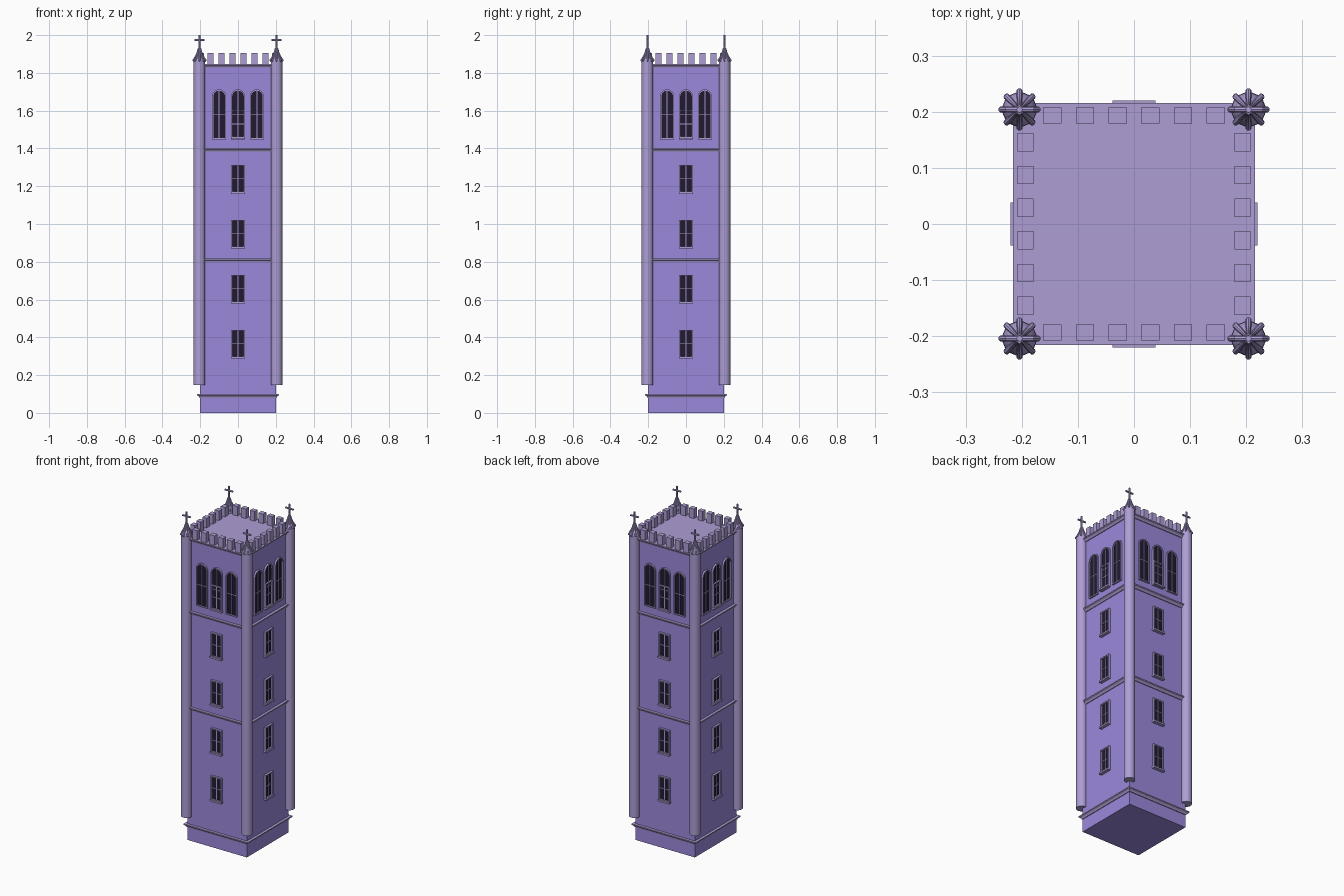
import bpy, bmesh, math
from mathutils import Matrix, Vector

if "Cube" in bpy.data.objects:
    bpy.data.objects.remove(bpy.data.objects["Cube"])


def material(name, rgb):
    m = bpy.data.materials.new(name)
    m.diffuse_color = (*rgb, 1)
    m.use_nodes = True
    m.node_tree.nodes["Principled BSDF"].inputs["Base Color"].default_value = m.diffuse_color
    return m


WALL = material("wall_purple", (0.33, 0.25, 0.72))
TRIM = material("trim_lilac", (0.42, 0.34, 0.66))
GLASS = material("dark_glass", (0.015, 0.01, 0.03))


def finish(bm, name, mat, smooth=False):
    bmesh.ops.recalc_face_normals(bm, faces=bm.faces)
    me = bpy.data.meshes.new(name)
    bm.to_mesh(me)
    bm.free()
    me.materials.append(mat)
    ob = bpy.data.objects.new(name, me)
    bpy.context.collection.objects.link(ob)
    if smooth:
        bpy.ops.object.select_all(action='DESELECT')
        ob.select_set(True)
        bpy.context.view_layer.objects.active = ob
        bpy.ops.object.shade_smooth_by_angle(angle=math.radians(40))
    return ob


def box(bm, x0, x1, y0, y1, z0, z1):
    mat = Matrix.Translation(((x0 + x1) / 2, (y0 + y1) / 2, (z0 + z1) / 2)) \
        @ Matrix.Diagonal((x1 - x0, y1 - y0, z1 - z0, 1))
    bmesh.ops.create_cube(bm, size=1, matrix=mat)


def lathe(bm, profile, sides, cx=0, cy=0, turn=0.0, apothem=False):
    """Capped solid from (radius, z) points; apothem measures to flat faces."""
    k = 1 / math.cos(math.pi / sides) if apothem else 1
    rings = [[bm.verts.new((cx + r * k * math.cos(turn + 2 * math.pi * i / sides),
                            cy + r * k * math.sin(turn + 2 * math.pi * i / sides), z))
              for i in range(sides)] for r, z in profile]
    for a, b in zip(rings, rings[1:]):
        for i in range(sides):
            j = (i + 1) % sides
            bm.faces.new((a[i], a[j], b[j], b[i]))
    bm.faces.new(rings[0])
    bm.faces.new(rings[-1])


def rod(bm, p, q, r1, r2, seg=8):
    p, q = Vector(p), Vector(q)
    d = q - p
    mat = Matrix.Translation((p + q) / 2) @ d.to_track_quat('Z', 'Y').to_matrix().to_4x4()
    bmesh.ops.create_cone(bm, cap_ends=True, segments=seg, radius1=r1, radius2=r2,
                          depth=d.length, matrix=mat)


def outline(cx, z0, z1, w, arched):
    """Window outline, half width w, with optional round head."""
    pts = [(cx - w, z0), (cx + w, z0)]
    if not arched:
        return pts + [(cx + w, z1), (cx - w, z1)]
    return pts + [(cx + w * math.cos(math.pi * i / 12), z1 - w + w * math.sin(math.pi * i / 12))
                  for i in range(13)]


def prism(bm, pts, y0, y1):
    a = [bm.verts.new((x, y0, z)) for x, z in pts]
    b = [bm.verts.new((x, y1, z)) for x, z in pts]
    bm.faces.new(a)
    bm.faces.new(b)
    for i in range(len(pts)):
        j = (i + 1) % len(pts)
        bm.faces.new((a[i], a[j], b[j], b[i]))


def frame(bm, outer, inner, y0, y1):
    rings = [[bm.verts.new((x, y, z)) for x, z in pts]
             for pts, y in ((outer, y0), (outer, y1), (inner, y1), (inner, y0))]
    n = len(outer)
    for r in range(4):
        a, b = rings[r], rings[(r + 1) % 4]
        for i in range(n):
            j = (i + 1) % n
            bm.faces.new((a[i], a[j], b[j], b[i]))


def around(bm):
    """Repeat a front-face part on all four sides."""
    geom = bm.verts[:] + bm.edges[:] + bm.faces[:]
    for k in (1, 2, 3):
        new = bmesh.ops.duplicate(bm, geom=geom)["geom"]
        bmesh.ops.rotate(bm, verts=[v for v in new if isinstance(v, bmesh.types.BMVert)],
                         cent=(0, 0, 0), matrix=Matrix.Rotation(k * math.pi / 2, 3, 'Z'))


# Tower shaft
bm = bmesh.new()
box(bm, -0.2, 0.2, -0.2, 0.2, 0, 1.835)
finish(bm, "tower_shaft", WALL)

# String courses and cornice
for name, z in (("base_moulding", 0.1), ("lower_string_course", 0.817),
                ("upper_string_course", 1.402), ("roof_cornice", 1.847)):
    bm = bmesh.new()
    lathe(bm, [(0.199, z - 0.022), (0.204, z - 0.02), (0.206, z - 0.014),
               (0.212, z - 0.009), (0.216, z - 0.007), (0.216, z)],
          4, turn=math.pi / 4, apothem=True)
    finish(bm, name, TRIM)

# Battlements
bm = bmesh.new()
for i in range(6):
    x = (i - 2.5) * 0.0583
    box(bm, x - 0.0163, x + 0.0163, -0.208, -0.179, 1.84, 1.905)
around(bm)
finish(bm, "battlements", TRIM)

# Windows: stacked sash windows, plus three arched belfry openings
glass, trim = bmesh.new(), bmesh.new()
for i in range(5):
    z0 = 0.292 + i * 0.291
    z1 = z0 + 0.148
    inner = outline(0, z0 + 0.007, z1 - 0.007, 0.029, False)
    prism(glass, inner, -0.19, -0.203)
    frame(trim, outline(0, z0, z1, 0.036, False), inner, -0.195, -0.213)
    box(trim, -0.038, 0.038, -0.22, -0.195, z0 - 0.005, z0 + 0.005)
    box(trim, -0.002, 0.002, -0.207, -0.195, z0, z1)
    zc = (z0 + z1) / 2
    box(trim, -0.03, 0.03, -0.207, -0.195, zc - 0.002, zc + 0.002)
for cx in (-0.1, 0, 0.1):
    inner = outline(cx, 1.455, 1.706, 0.031, True)
    prism(glass, inner, -0.19, -0.2025)
    frame(trim, outline(cx, 1.448, 1.713, 0.037, True), inner, -0.195, -0.21)
    box(trim, cx - 0.002, cx + 0.002, -0.206, -0.195, 1.45, 1.708)
    box(trim, cx - 0.032, cx + 0.032, -0.206, -0.195, 1.576, 1.58)
for bm, name, mat in ((glass, "window_glass", GLASS), (trim, "window_frames", TRIM)):
    around(bm)
    finish(bm, name, mat)

# Corner shafts with ribbed pinnacles and crosses
C = 0.204
spire = [(0.032, 1.866), (0.021, 1.884), (0.012, 1.905), (0.006, 1.93)]
for sx, sy, tag in ((-1, -1, "front_left"), (1, -1, "front_right"),
                    (-1, 1, "back_left"), (1, 1, "back_right")):
    cx, cy = sx * C, sy * C
    bm = bmesh.new()
    lathe(bm, [(0.031, 0.148), (0.031, 1.86)], 16, cx, cy, math.pi / 16)
    finish(bm, "corner_shaft_" + tag, TRIM, True)

    bm = bmesh.new()
    lathe(bm, [(0.03, 1.855)] + spire, 8, cx, cy)
    for k in range(8):
        a = math.pi / 4 * k
        pts = [(cx + r * math.cos(a), cy + r * math.sin(a), z) for r, z in spire]
        for p, q, r1, r2 in zip(pts, pts[1:], (0.0055, 0.005, 0.004), (0.005, 0.004, 0.003)):
            rod(bm, p, q, r1, r2)
        bmesh.ops.create_icosphere(bm, subdivisions=1, radius=0.0065,
                                   matrix=Matrix.Translation(pts[0]))
    finish(bm, "pinnacle_" + tag, TRIM, True)

    bm = bmesh.new()
    rod(bm, (cx, cy, 1.92), (cx, cy, 2.0), 0.006, 0.0055)
    rod(bm, (cx - 0.026, cy, 1.973), (cx + 0.026, cy, 1.973), 0.0055, 0.0055)
    finish(bm, "cross_" + tag, TRIM, True)
